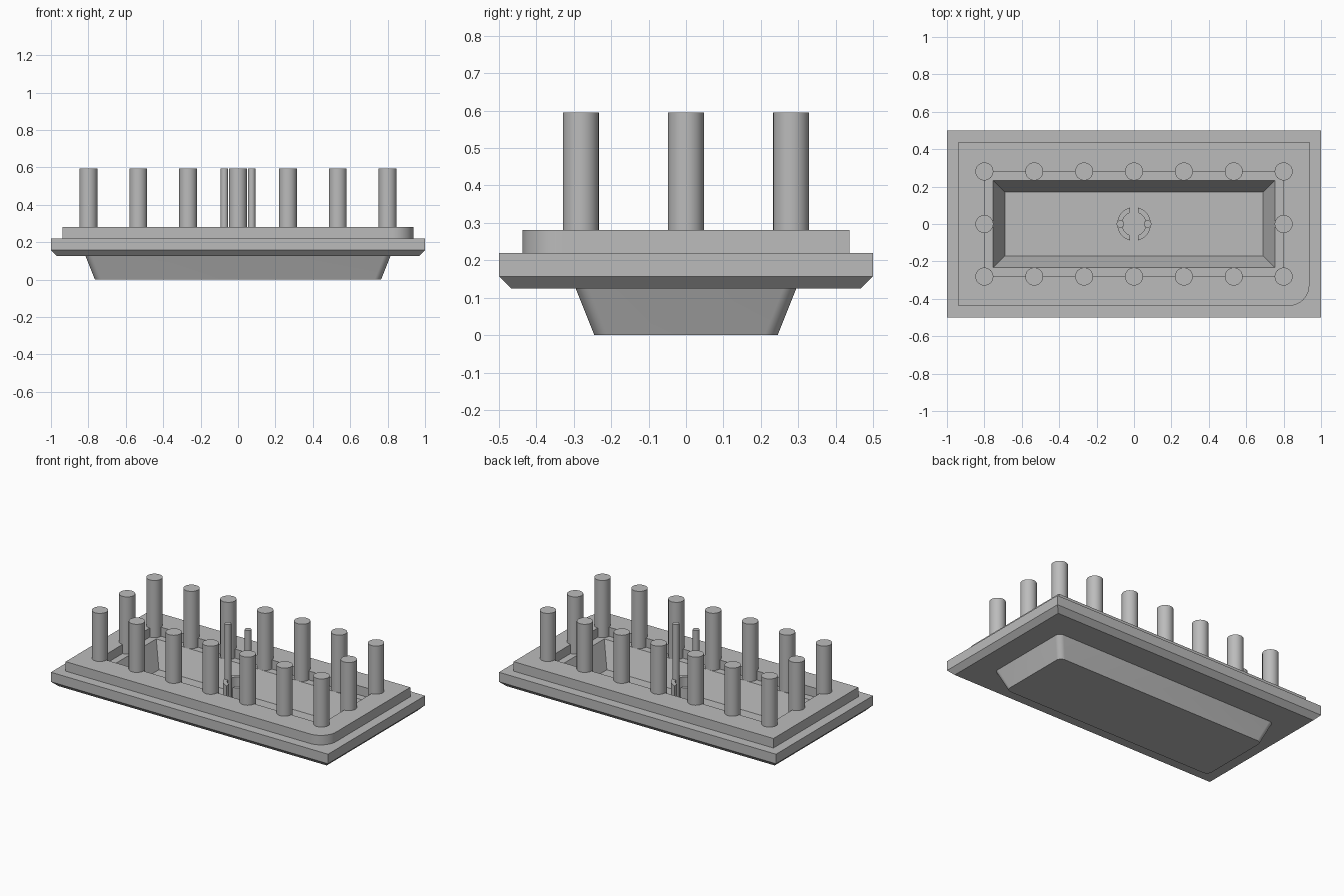
import bpy, bmesh
from math import sin, cos, pi, radians

if "Cube" in bpy.data.objects:
    bpy.data.objects.remove(bpy.data.objects["Cube"], do_unlink=True)

grey = bpy.data.materials.new("plain grey")
grey.use_nodes = True
GREY = (0.5, 0.5, 0.5, 1)
grey.diffuse_color = GREY
grey.node_tree.nodes["Principled BSDF"].inputs["Base Color"].default_value = GREY


def outline(hx, hy, radii=(0, 0, 0, 0), steps=10):
    """Rectangle whose corners (+x+y, -x+y, -x-y, +x-y) may be rounded."""
    pts = []
    for k, (sx, sy) in enumerate([(1, 1), (-1, 1), (-1, -1), (1, -1)]):
        r = radii[k]
        cx, cy = sx * (hx - r), sy * (hy - r)
        for i in range(steps + 1 if r else 1):
            a = k * pi / 2 + i / steps * pi / 2
            pts.append((cx + r * cos(a), cy + r * sin(a)) if r else (cx, cy))
    return pts


def loft(name, sections):
    """Closed solid through matching outlines given as (points, height)."""
    bm = bmesh.new()
    rings = [[bm.verts.new((x, y, z)) for x, y in pts] for pts, z in sections]
    n = len(rings[0])
    for low, high in zip(rings, rings[1:]):
        for i in range(n):
            j = (i + 1) % n
            bm.faces.new((low[i], low[j], high[j], high[i]))
    bm.faces.new(rings[0][::-1])
    bm.faces.new(rings[-1])
    mesh = bpy.data.meshes.new(name)
    bm.to_mesh(mesh)
    bm.free()
    mesh.materials.append(grey)
    ob = bpy.data.objects.new(name, mesh)
    bpy.context.collection.objects.link(ob)
    return ob


def select(ob):
    bpy.ops.object.select_all(action='DESELECT')
    ob.select_set(True)
    bpy.context.view_layer.objects.active = ob


def combine(ob, other, operation):
    mod = ob.modifiers.new("combine", 'BOOLEAN')
    mod.operation, mod.object, mod.solver = operation, other, 'EXACT'
    select(ob)
    bpy.ops.object.modifier_apply(modifier=mod.name)
    bpy.data.objects.remove(other, do_unlink=True)


def smooth(ob):
    select(ob)
    bpy.ops.object.shade_smooth_by_angle(angle=radians(30))


def post(name, x, y, r, bottom, top, sides=32):
    pts = [(x + r * cos(2 * pi * i / sides), y + r * sin(2 * pi * i / sides))
           for i in range(sides)]
    smooth(loft(name, [(pts, bottom), (pts, top)]))


# Tray body: chamfered plate, raised step with one rounded corner, tapered hull
PLATE_TOP, STEP_TOP, FLOOR, POST_TOP = 0.219, 0.281, 0.0625, 0.595
body = loft("tray_body", [(outline(0.968, 0.468), 0.125),
                          (outline(1, 0.5), 0.157),
                          (outline(1, 0.5), PLATE_TOP)])
step_shape = outline(0.9375, 0.4375, (0, 0, 0, 0.11))
combine(body, loft("step", [(step_shape, 0.2), (step_shape, STEP_TOP)]), 'UNION')
soft = (0.035,) * 4
combine(body, loft("hull", [(outline(0.765, 0.245, soft), 0),
                            (outline(0.821, 0.301, soft), 0.14)]), 'UNION')

# Shallow recess, then the deep sloped cavity
recess = outline(0.8, 0.281)
combine(body, loft("recess", [(recess, PLATE_TOP + 0.003), (recess, 0.4)]), 'DIFFERENCE')
combine(body, loft("cavity", [(outline(0.69, 0.17), FLOOR),
                              (outline(0.77, 0.25), 0.2625)]), 'DIFFERENCE')
smooth(body)

# Posts standing around the recess edge
spots = [(i * 0.8 / 3, s * 0.281) for i in range(-3, 4) for s in (-1, 1)]
spots += [(-0.8, 0), (0.8, 0)]
for n, (x, y) in enumerate(spots):
    post(f"post_{n + 1}", x, y, 0.048, 0.2, POST_TOP)

# Split collar in the middle with a thin rod on each side
for side, name in ((1, "left"), (-1, "right")):
    arc = [radians(-77 + 154 * i / 16) for i in range(17)]
    pts = [(side * 0.09 * cos(a), 0.09 * sin(a)) for a in arc]
    pts += [(side * 0.064 * cos(a), 0.064 * sin(a)) for a in arc[1:-1][::-1]]
    if side < 0:
        pts.reverse()
    smooth(loft(f"{name}_collar_half", [(pts, FLOOR - 0.01), (pts, 0.235)]))
    post(f"{name}_rod", side * 0.073, 0, 0.02, FLOOR - 0.01, POST_TOP, 20)
